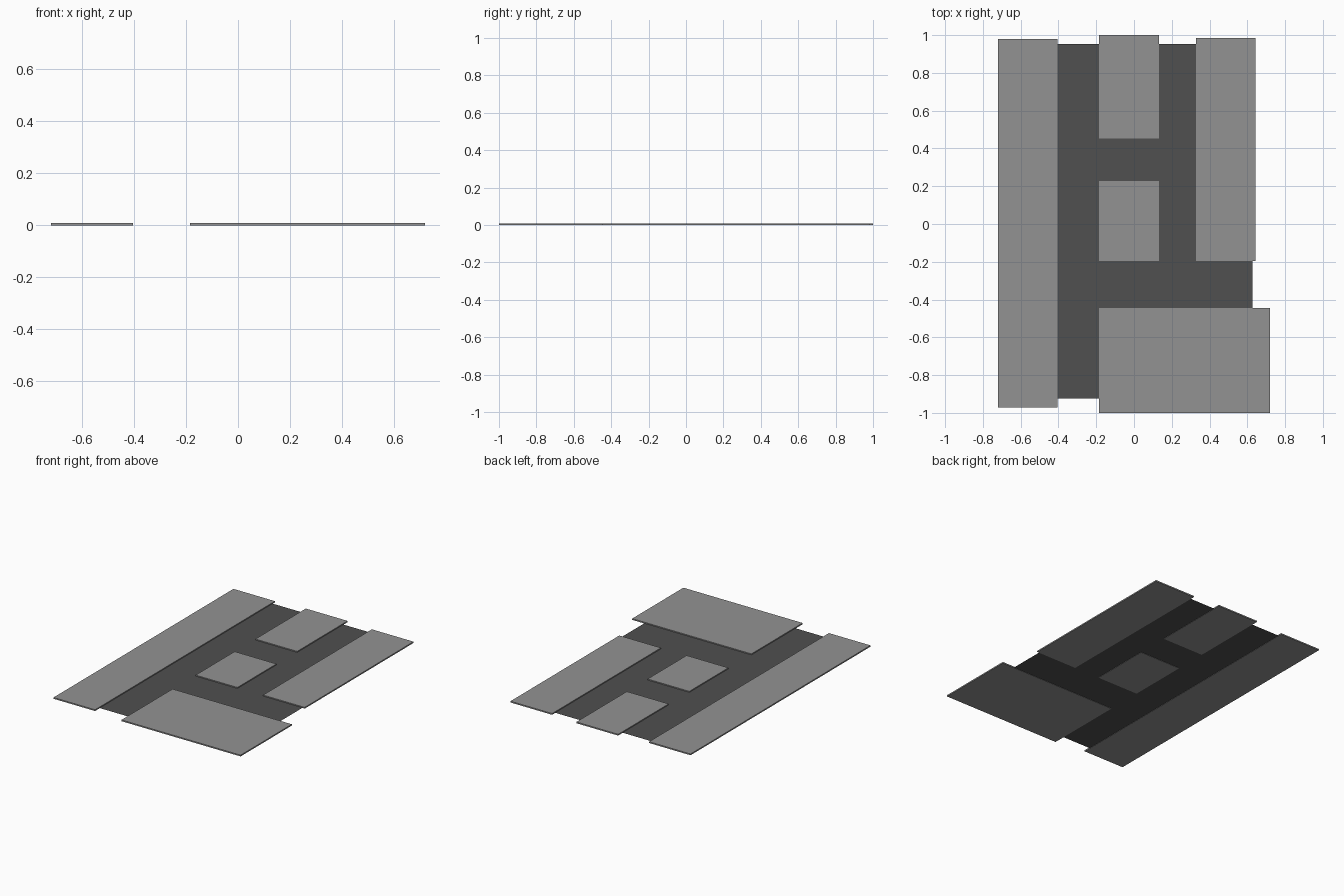
import bpy

if "Cube" in bpy.data.objects:
    bpy.data.objects.remove(bpy.data.objects["Cube"])

THICK = 0.009   # slab height
ROAD_Z = 0.002  # road sheet sits just above the slab undersides


def material(name, grey):
    mat = bpy.data.materials.new(name)
    mat.diffuse_color = (grey, grey, grey, 1)
    mat.use_nodes = True
    mat.node_tree.nodes["Principled BSDF"].inputs["Base Color"].default_value = mat.diffuse_color
    return mat


def fit(ob, name, size, mat):
    ob.name = name
    ob.scale = size
    bpy.ops.object.transform_apply(location=False, rotation=False, scale=True)
    ob.data.materials.append(mat)


concrete = material("concrete", 0.29)
asphalt = material("asphalt", 0.08)


def slab(name, x0, x1, y0, y1):
    bpy.ops.mesh.primitive_cube_add(
        size=1, location=((x0 + x1) / 2, (y0 + y1) / 2, THICK / 2))
    fit(bpy.context.object, name, (x1 - x0, y1 - y0, THICK), concrete)


# Raised pavement blocks
slab("long_left_pavement", -0.72, -0.405, -0.972, 0.979)
slab("back_middle_pavement", -0.185, 0.132, 0.453, 1.0)
slab("centre_pavement", -0.185, 0.132, -0.195, 0.228)
slab("right_pavement", 0.327, 0.643, -0.195, 0.985)
slab("front_pavement", -0.185, 0.72, -1.0, -0.445)

# Thin dark road sheet between the blocks
x0, x1, y0, y1 = -0.69, 0.627, -0.923, 0.953
bpy.ops.mesh.primitive_plane_add(
    size=1, location=((x0 + x1) / 2, (y0 + y1) / 2, ROAD_Z))
fit(bpy.context.object, "road_surface", (x1 - x0, y1 - y0, 1), asphalt)
